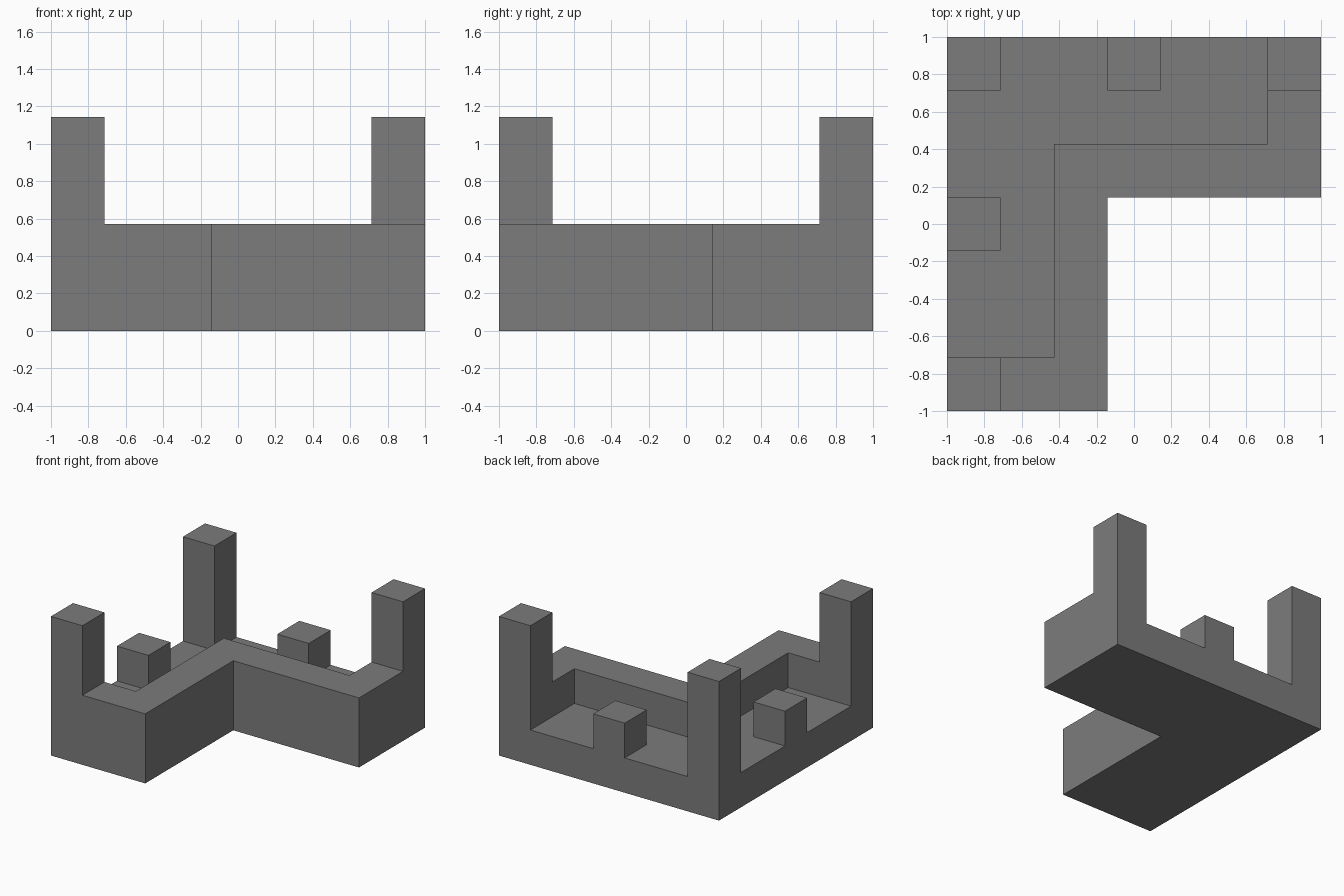
import bpy
import bmesh
from mathutils import Vector

if "Cube" in bpy.data.objects:
    bpy.data.objects.remove(bpy.data.objects["Cube"])

N = 7            # modules along each side
U = 2 / N        # module size

# Solid modules, gathered part by part
solid = set()


def fill(x0, x1, y0, y1, top):
    """Fill a block of modules from the ground to the given level."""
    solid.update((x, y, z) for x in range(x0, x1)
                 for y in range(y0, y1) for z in range(top))


# L-shaped floor slab
fill(0, 3, 0, N, 1)
fill(3, N, 4, N, 1)

# Low wall around the inner corner and both ends
fill(0, 3, 0, 1, 2)
fill(2, 3, 0, 5, 2)
fill(2, N, 4, 5, 2)
fill(6, N, 4, N, 2)

# Small blocks in the middle of the two outer sides
fill(0, 1, 3, 4, 2)
fill(3, 4, 6, N, 2)

# Tall corner posts
for px, py in ((0, 0), (0, 6), (6, 6)):
    fill(px, px + 1, py, py + 1, 4)

# Skin the modules: one quad wherever a module meets empty space
bm = bmesh.new()
for cell in sorted(solid):
    centre = Vector(cell) + Vector((0.5, 0.5, 0.5))
    for axis in range(3):
        for sign in (-1, 1):
            n = Vector((0, 0, 0))
            n[axis] = sign
            if tuple(int(c + d) for c, d in zip(cell, n)) in solid:
                continue
            a = Vector((0, 0, 0))
            a[(axis + 1) % 3] = 0.5
            b = n.cross(a)
            corners = (-a - b, a - b, a + b, b - a)
            bm.faces.new([bm.verts.new((centre + n / 2 + c) * U) for c in corners])

# Merge into one clean flat-faced solid
bmesh.ops.remove_doubles(bm, verts=bm.verts, dist=0.001)
bmesh.ops.dissolve_limit(bm, angle_limit=0.01, verts=bm.verts, edges=bm.edges)
bmesh.ops.recalc_face_normals(bm, faces=bm.faces)
bmesh.ops.translate(bm, verts=bm.verts, vec=(-1, -1, 0))

mesh = bpy.data.meshes.new("corner_platform")
bm.to_mesh(mesh)
bm.free()

# Plain grey
grey = bpy.data.materials.new("mid grey")
grey.use_nodes = True
colour = (0.2, 0.2, 0.2, 1)
grey.diffuse_color = colour
grey.node_tree.nodes["Principled BSDF"].inputs["Base Color"].default_value = colour
mesh.materials.append(grey)

platform = bpy.data.objects.new("corner_platform", mesh)
bpy.context.collection.objects.link(platform)
